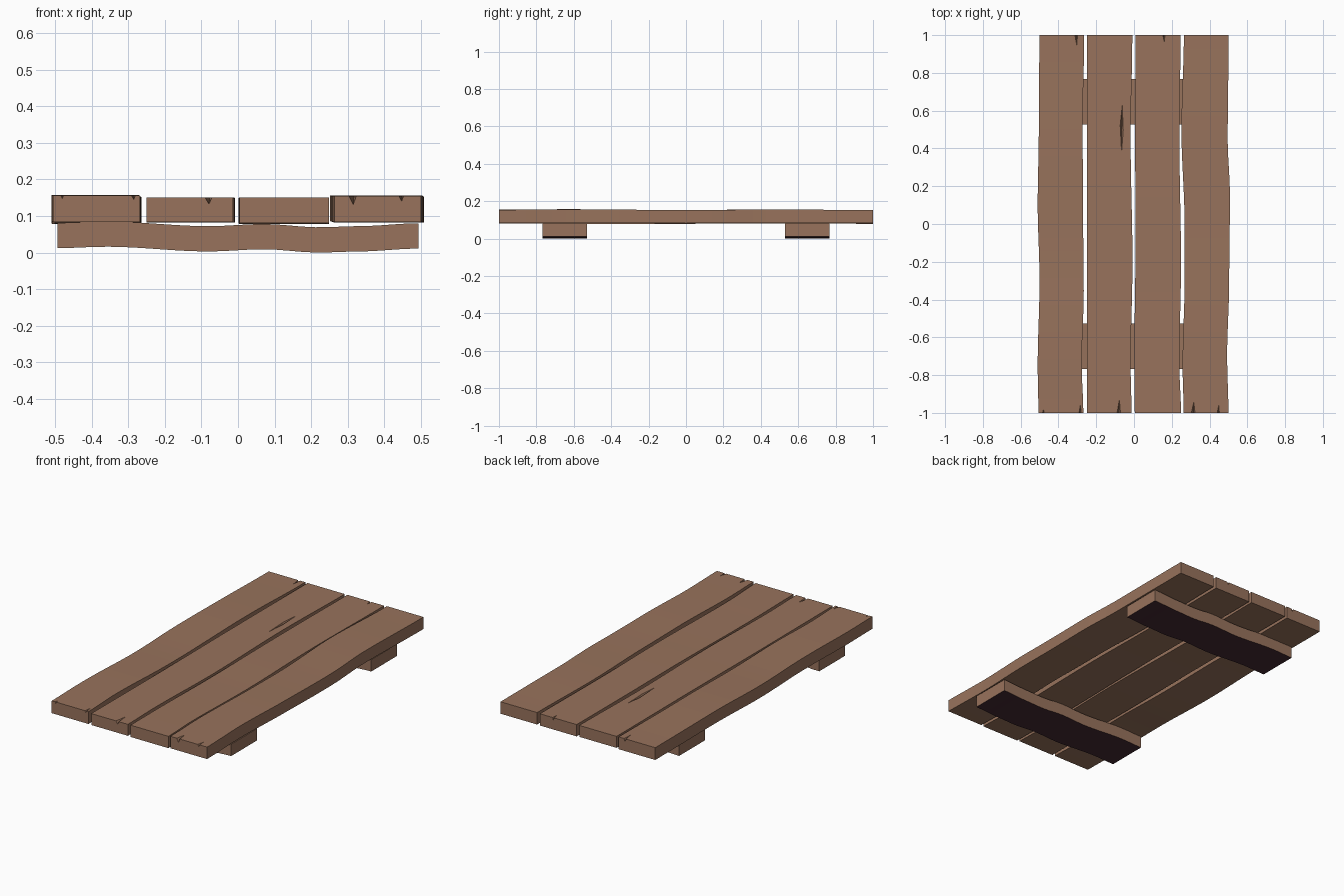
import bpy, bmesh
from mathutils import Vector

if "Cube" in bpy.data.objects:
    bpy.data.objects.remove(bpy.data.objects["Cube"])


def material(name, color):
    m = bpy.data.materials.new(name)
    m.diffuse_color = (*color, 1)
    m.use_nodes = True
    m.node_tree.nodes["Principled BSDF"].inputs["Base Color"].default_value = m.diffuse_color
    return m


WOOD = material("brown wood", (0.314, 0.170, 0.107))
DARK = material("dark underside", (0.060, 0.023, 0.032))


def wave(points, t):
    """Smoothly interpolate (position, value) pairs."""
    for (a, va), (b, vb) in zip(points, points[1:]):
        if t <= b:
            s = max(0, (t - a) / (b - a))
            return va + (vb - va) * s * s * (3 - 2 * s)
    return points[-1][1]


def board(name, ring_at, steps):
    """Skin a four-sided board through cross-section rings."""
    bm = bmesh.new()
    rings = [[bm.verts.new(p) for p in ring_at(i / steps)] for i in range(steps + 1)]
    for r, q in zip(rings, rings[1:]):
        for k in range(4):
            n = (k + 1) % 4
            bm.faces.new((r[k], r[n], q[n], q[k]))
    bm.faces.new(rings[0])
    bm.faces.new(rings[-1])
    bmesh.ops.recalc_face_normals(bm, faces=bm.faces)
    me = bpy.data.meshes.new(name)
    bm.to_mesh(me)
    bm.free()
    ob = bpy.data.objects.new(name, me)
    bpy.context.collection.objects.link(ob)
    me.materials.append(WOOD)
    return ob


def cut(ob, points):
    """Subtract the convex hull of points from the board."""
    bm = bmesh.new()
    for p in points:
        bm.verts.new(p)
    bmesh.ops.convex_hull(bm, input=bm.verts)
    bmesh.ops.recalc_face_normals(bm, faces=bm.faces)
    me = bpy.data.meshes.new("crack_cutter")
    bm.to_mesh(me)
    bm.free()
    me.materials.append(WOOD)
    c = bpy.data.objects.new("crack_cutter", me)
    c.hide_render = True
    bpy.context.collection.objects.link(c)
    mod = ob.modifiers.new("crack", 'BOOLEAN')
    mod.operation, mod.object, mod.solver = 'DIFFERENCE', c, 'EXACT'
    bpy.context.view_layer.objects.active = ob
    bpy.ops.object.modifier_apply(modifier=mod.name)
    bpy.data.objects.remove(c)


def end_crack(ob, x, side, width, length, depth, top):
    # V-shaped split at a plank end, tapering to a point inwards
    e, w = side * 1.01, width * 1.3
    cut(ob, [(x - w, e, top + 0.01), (x + w, e, top + 0.01), (x + width * 0.2, e, top - depth),
             (x + width * 0.4, side * (1 - length), top + 0.001),
             (x + width * 0.4, side * (1 - length), top + 0.01)])


# planks: left edge, right edge, vertical drift along y, base z range
PLANKS = [
    ([(-1, -.506), (-.75, -.510), (-.3, -.500), (.1, -.510), (.5, -.504), (1, -.501)],
     [(-1, -.268), (-.75, -.277), (-.35, -.266), (.1, -.270), (.5, -.272), (1, -.264)],
     [(-1, .003), (-.6, .004), (-.1, -.003), (.4, .003), (1, -.002)], (.081, .153)),
    ([(-1, -.250), (1, -.250)],
     [(-1, -.013), (-.75, -.018), (-.2, -.008), (.45, -.018), (1, -.009)],
     [(-1, 0), (-.3, -.001), (.3, .001), (1, 0)], (.083, .150)),
    ([(-1, .004), (-.7, .002), (-.1, .008), (.5, .006), (1, .008)],
     [(-1, .249), (-.75, .240), (-.2, .249), (.4, .241), (1, .246)],
     [(-1, 0), (-.4, -.003), (.2, .001), (1, 0)], (.081, .150)),
    ([(-1, .263), (-.75, .257), (-.3, .268), (0, .268), (.5, .251), (1, .264)],
     [(-1, .500), (-.7, .493), (-.3, .504), (.15, .508), (.45, .496), (1, .501)],
     [(-1, .001), (-.5, .003), (0, -.001), (.5, .003), (1, -.001)], (.083, .153)),
]
planks = []
for i, (left, right, drift, (lo, hi)) in enumerate(PLANKS):
    def ring(t):
        y = -1 + 2 * t
        a, b, d = wave(left, y), wave(right, y), wave(drift, y)
        return [(a, y, lo + d), (b, y, lo + d), (b, y, hi + d), (a, y, hi + d)]
    planks.append(board(f"plank_{i + 1}", ring, 28))

# end splits: plank, x, end, half width, length, depth, top height
for p, x, side, w, l, d, top in [
        (0, -.482, -1, .008, .025, .012, .156), (0, -.287, -1, .009, .05, .013, .156),
        (1, -.082, -1, .012, .075, .020, .150), (3, .312, -1, .012, .06, .027, .154),
        (3, .445, -1, .009, .045, .017, .154), (0, -.307, 1, .010, .055, .020, .151),
        (2, .157, 1, .009, .038, .018, .150)]:
    end_crack(planks[p], x, side, w, l, d, top)

# long split in the middle of the second plank
cut(planks[1], [(-.062, .64, .152), (-.066, .37, .152), (-.078, .53, .160), (-.052, .49, .160),
                (-.065, .51, .135), (-.062, .64, .160), (-.066, .37, .160)])

# two wavy cross battens with dark undersides
SAG = [(-.493, .012), (-.36, .016), (-.08, .003), (.07, .009), (.22, 0), (.33, .003), (.493, .011)]
for name, y in (("front_batten", -.648), ("back_batten", .648)):
    def ring(t):
        x = -.493 + .986 * t
        z = wave(SAG, x)
        return [(x, y - .12, z), (x, y + .12, z), (x, y + .12, z + .069), (x, y - .12, z + .069)]
    ob = board(name, ring, 28)
    ob.data.materials.append(DARK)
    for f in ob.data.polygons:
        if f.normal.z < -0.7:
            f.material_index = 1
